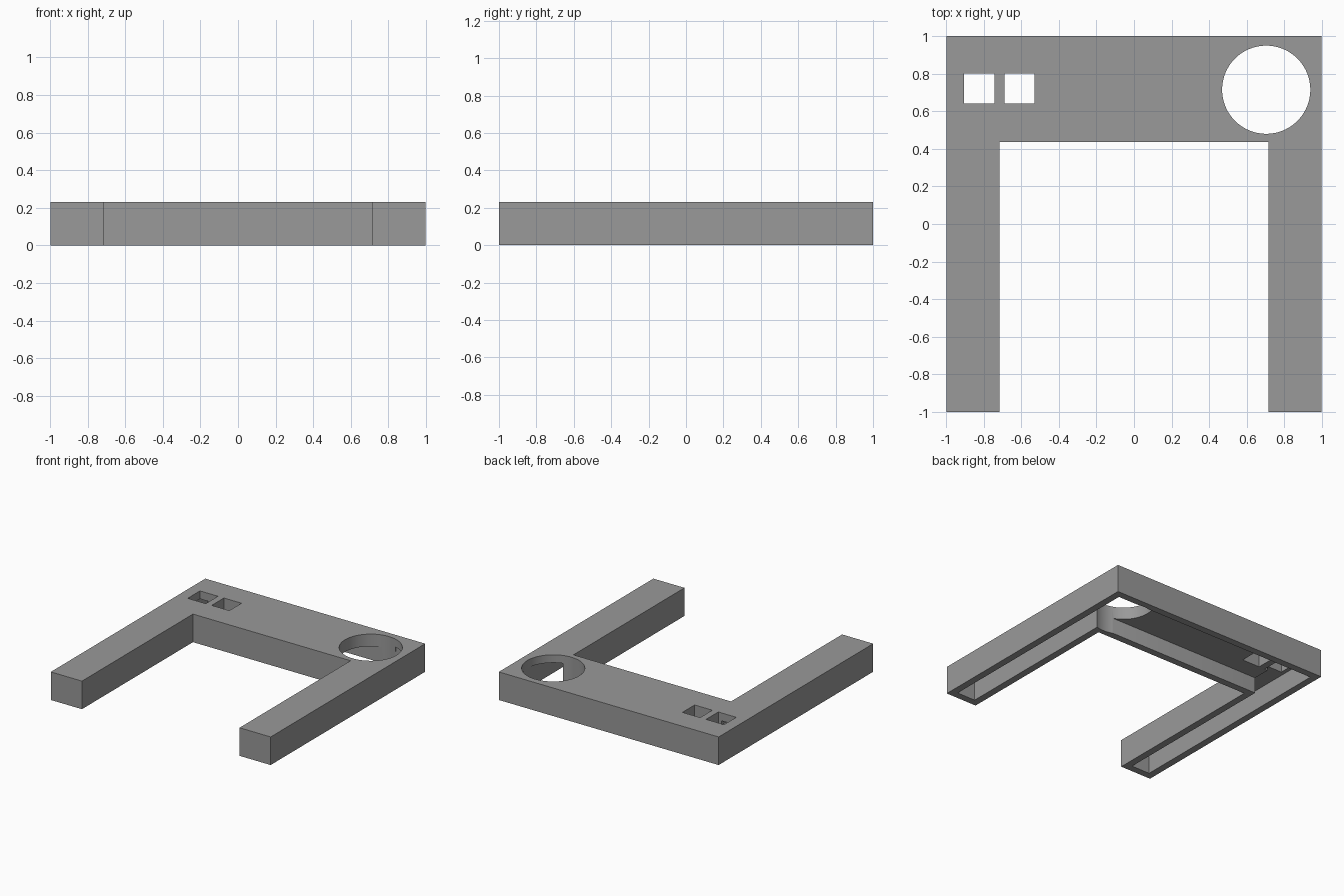
import bpy, bmesh, math

if "Cube" in bpy.data.objects:
    bpy.data.objects.remove(bpy.data.objects["Cube"])

H = 0.23          # overall height
W, D = 0.996, 1.0 # half width, half depth
LEG = 0.714       # inner face of the legs
BAR = 0.437       # front face of the cross bar
T = 0.058         # wall thickness

grey = bpy.data.materials.new("grey")
grey.diffuse_color = (0.32, 0.32, 0.32, 1)
grey.use_nodes = True
grey.node_tree.nodes["Principled BSDF"].inputs["Base Color"].default_value = grey.diffuse_color


def prism(name, points, z0, z1):
    """Extrude a flat outline between two heights."""
    bm = bmesh.new()
    face = bm.faces.new([bm.verts.new((x, y, z0)) for x, y in points])
    ext = bmesh.ops.extrude_face_region(bm, geom=[face])
    for v in ext["geom"]:
        if isinstance(v, bmesh.types.BMVert):
            v.co.z = z1
    bmesh.ops.recalc_face_normals(bm, faces=bm.faces)
    mesh = bpy.data.meshes.new(name)
    bm.to_mesh(mesh)
    bm.free()
    ob = bpy.data.objects.new(name, mesh)
    bpy.context.collection.objects.link(ob)
    return ob


def rect(x0, x1, y0, y1):
    return [(x0, y0), (x1, y0), (x1, y1), (x0, y1)]


# U-shaped body
body = prism("frame_body", [(-W, -D), (-LEG, -D), (-LEG, BAR), (LEG, BAR),
                            (LEG, -D), (W, -D), (W, D), (-W, D)], 0, H)
body.data.materials.append(grey)

cutters = []
# Deep channels along the underside of both legs
for side in (-1, 1):
    a, b = sorted((side * (LEG + T), side * (W - T)))
    cutters.append(prism("leg_channel", rect(a, b, -D + T, D - T), -0.1, 0.165))
# Shallower pocket under the cross bar
cutters.append(prism("bar_pocket", rect(-LEG - T - 0.02, LEG + T + 0.02, BAR + T, D - T), -0.1, 0.13))
# Two square windows
for x0, x1 in ((-0.905, -0.742), (-0.688, -0.528)):
    cutters.append(prism("square_window", rect(x0, x1, 0.642, 0.80), -0.1, 0.4))
# Round opening
circle = [(0.703 + 0.2345 * math.cos(math.tau * i / 96),
           0.714 + 0.2345 * math.sin(math.tau * i / 96)) for i in range(96)]
cutters.append(prism("round_opening", circle, -0.1, 0.4))

# Cut everything out of the body
bpy.context.view_layer.objects.active = body
body.select_set(True)
for c in cutters:
    c.hide_render = True
    mod = body.modifiers.new("cut", "BOOLEAN")
    mod.operation = "DIFFERENCE"
    mod.solver = "EXACT"
    mod.object = c
    bpy.ops.object.modifier_apply(modifier=mod.name)
for c in cutters:
    bpy.data.objects.remove(c, do_unlink=True)

bpy.ops.object.shade_smooth_by_angle(angle=math.radians(30))
